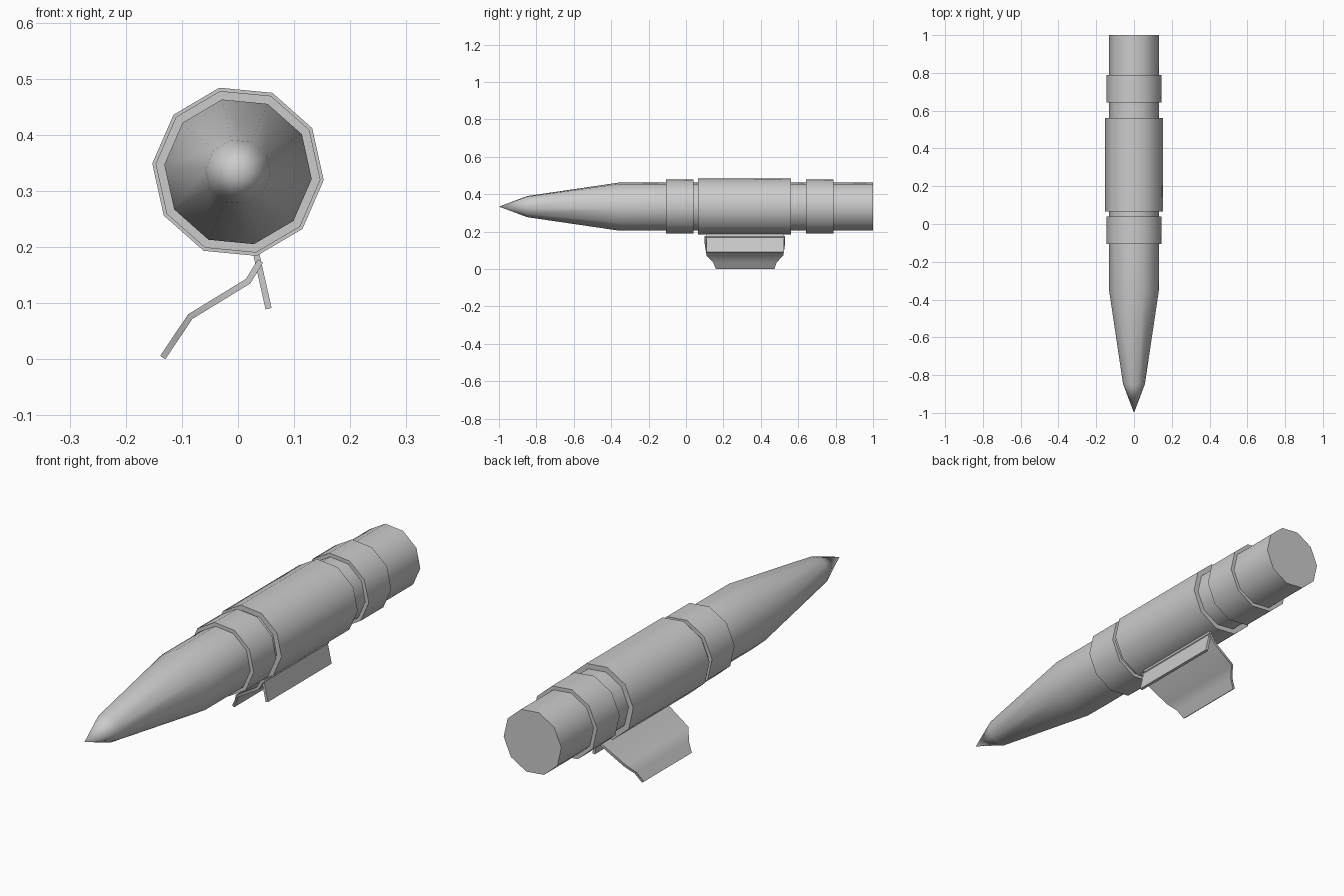
import bpy, bmesh, math
from mathutils import Vector

if "Cube" in bpy.data.objects:
    bpy.data.objects.remove(bpy.data.objects["Cube"])

SIDES = 10
AXIS_Z = 0.334
TURN = math.radians(-5.5)


def finish(name, bm):
    bmesh.ops.recalc_face_normals(bm, faces=bm.faces)
    mesh = bpy.data.meshes.new(name)
    bm.to_mesh(mesh)
    bm.free()
    obj = bpy.data.objects.new(name, mesh)
    bpy.context.collection.objects.link(obj)
    bpy.ops.object.select_all(action='DESELECT')
    obj.select_set(True)
    bpy.context.view_layer.objects.active = obj
    bpy.ops.object.shade_smooth_by_angle(angle=math.radians(45))
    return obj


def lathe(name, profile):
    """Ten-sided solid along y from (y, radius) pairs; radius 0 makes a point."""
    bm = bmesh.new()
    rings = []
    for y, r in profile:
        n = SIDES if r > 0 else 1
        rings.append([bm.verts.new((r * math.cos(TURN + math.tau * i / SIDES), y,
                                    AXIS_Z + r * math.sin(TURN + math.tau * i / SIDES)))
                      for i in range(n)])
    for a, b in zip(rings, rings[1:]):
        for i in range(SIDES):
            j = (i + 1) % SIDES
            if len(a) == 1:
                bm.faces.new((a[0], b[i], b[j]))
            else:
                bm.faces.new((a[i], a[j], b[j], b[i]))
    for ring in (rings[0], rings[-1]):
        if len(ring) > 1:
            bm.faces.new(ring)
    return finish(name, bm)


def plate(name, path, thick=0.011):
    """Bent plate: path of (x, z, front y, back y), mitred to even thickness."""
    pts = [Vector(p[:2]) for p in path]
    dirs = [(b - a).normalized() for a, b in zip(pts, pts[1:])]
    bm = bmesh.new()
    rings = []
    for i, (x, z, y0, y1) in enumerate(path):
        d0, d1 = dirs[max(i - 1, 0)], dirs[min(i, len(dirs) - 1)]
        t = (d0 + d1).normalized()
        n = Vector((-t.y, t.x)) * thick / 2 / t.dot(d0)
        rings.append([bm.verts.new((x + s * n.x, y, z + s * n.y))
                      for s, y in ((1, y0), (1, y1), (-1, y1), (-1, y0))])
    for a, b in zip(rings, rings[1:]):
        for i in range(4):
            j = (i + 1) % 4
            bm.faces.new((a[i], a[j], b[j], b[i]))
    bm.faces.new(rings[0])
    bm.faces.new(rings[-1])
    return finish(name, bm)


# Pointed body with two raised bands and a wider central sleeve
R, BAND, SLEEVE = 0.132, 0.1475, 0.1535
profile = [(-1.0, 0), (-0.848, 0.058), (-0.355, R)]
for y0, y1, r in ((-0.107, 0.04, BAND), (0.065, 0.562, SLEEVE), (0.642, 0.789, BAND)):
    profile += [(y0, R), (y0, r), (y1, r), (y1, R)]
profile.append((1.0, R))
lathe("body", profile)

# Short straight plate hanging below the sleeve
plate("hinge_plate", [(0.033, 0.186, 0.11, 0.525), (0.0545, 0.09, 0.11, 0.525)])

# Bent lever tapering towards its free end
plate("lever", [(0.040, 0.175, 0.10, 0.53), (0.018, 0.139, 0.10, 0.53),
                (-0.085, 0.076, 0.11, 0.52), (-0.110, 0.039, 0.145, 0.485),
                (-0.134, 0.003, 0.16, 0.472)])
